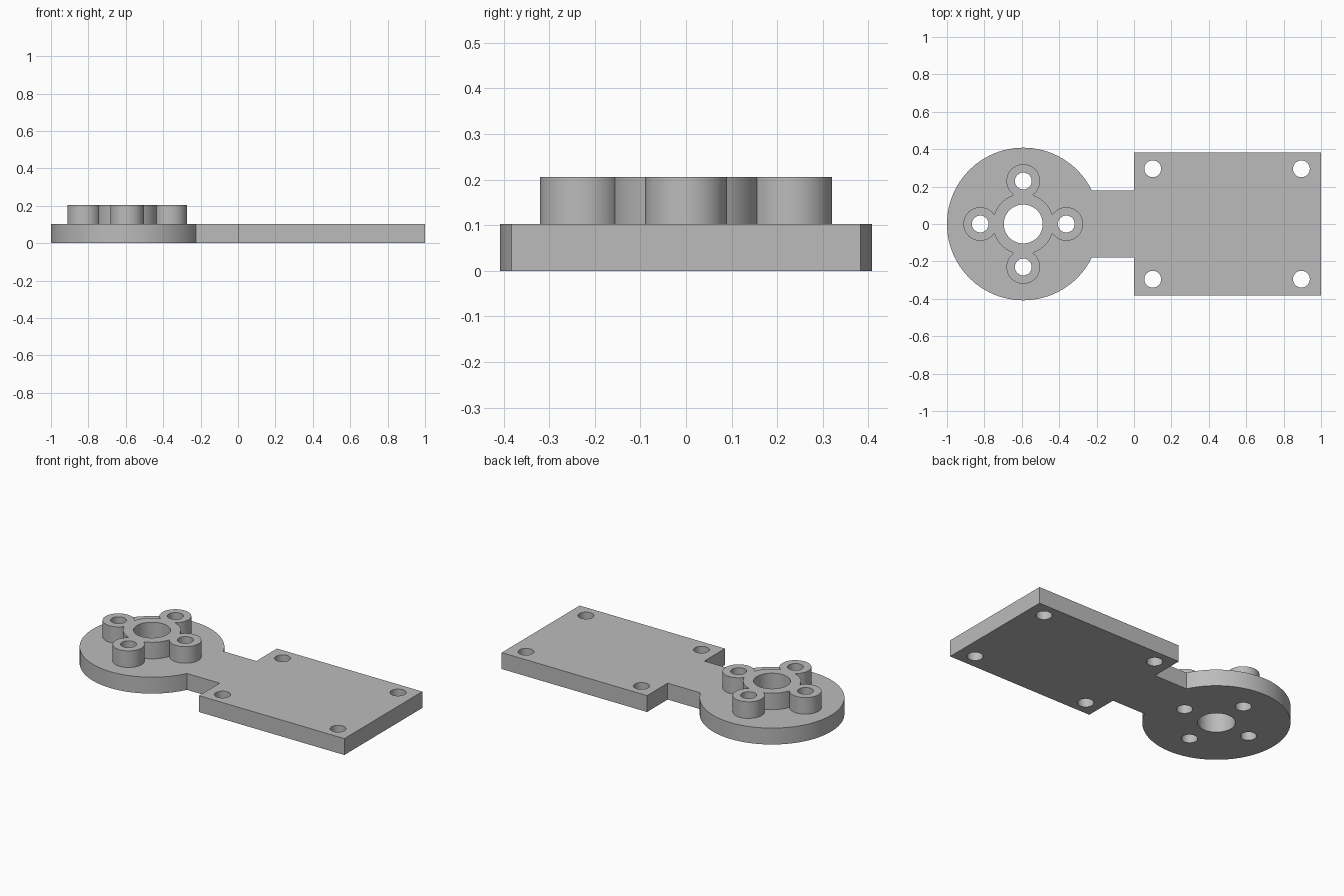
import bpy, math

if "Cube" in bpy.data.objects:
    bpy.data.objects.remove(bpy.data.objects["Cube"])

CX = -0.592            # centre of the round end
BASE_H, HUB_H = 0.102, 0.205

grey = bpy.data.materials.new("plain_grey")
grey.diffuse_color = (0.5, 0.5, 0.5, 1)
grey.use_nodes = True
grey.node_tree.nodes["Principled BSDF"].inputs["Base Color"].default_value = grey.diffuse_color


def box(name, x0, x1, half_y, z0, z1):
    bpy.ops.mesh.primitive_cube_add(size=1, location=((x0 + x1) / 2, 0, (z0 + z1) / 2))
    ob = bpy.context.object
    ob.name = name
    ob.scale = (x1 - x0, 2 * half_y, z1 - z0)
    bpy.ops.object.transform_apply(location=True, rotation=True, scale=True)
    return ob


def cylinder(name, x, y, r, z0, z1, sides=48):
    bpy.ops.mesh.primitive_cylinder_add(vertices=sides, radius=r, depth=z1 - z0,
                                        location=(x, y, (z0 + z1) / 2))
    ob = bpy.context.object
    ob.name = name
    bpy.ops.object.transform_apply(location=True, rotation=True, scale=True)
    return ob


def combine(target, tool, operation):
    mod = target.modifiers.new(operation, 'BOOLEAN')
    mod.operation, mod.object, mod.solver = operation, tool, 'EXACT'
    bpy.context.view_layer.objects.active = target
    bpy.ops.object.modifier_apply(modifier=mod.name)
    bpy.data.objects.remove(tool, do_unlink=True)


# Flat base: round end, neck and rectangular plate
bracket = cylinder("mounting_bracket", CX, 0, 0.408, 0, BASE_H, 96)
combine(bracket, box("neck", CX, 0.05, 0.18, 0, BASE_H), 'UNION')
combine(bracket, box("plate", 0, 1, 0.383, 0, BASE_H), 'UNION')

# Raised hub with four round lobes
lobes = [(CX + 0.23 * math.cos(i * math.pi / 2), 0.23 * math.sin(i * math.pi / 2))
         for i in range(4)]
combine(bracket, cylinder("hub", CX, 0, 0.163, 0.05, HUB_H, 64), 'UNION')
for x, y in lobes:
    combine(bracket, cylinder("lobe", x, y, 0.09, 0.05, HUB_H), 'UNION')

# Through holes: hub bore, lobe screws, plate corner screws
corners = [(x, y) for x in (0.1, 0.895) for y in (-0.295, 0.295)]
combine(bracket, cylinder("bore", CX, 0, 0.104, -0.1, 0.4, 64), 'DIFFERENCE')
for x, y in lobes + corners:
    combine(bracket, cylinder("screw_hole", x, y, 0.045, -0.1, 0.4, 32), 'DIFFERENCE')

bracket.data.materials.clear()
bracket.data.materials.append(grey)
bpy.ops.object.select_all(action='DESELECT')
bracket.select_set(True)
bpy.context.view_layer.objects.active = bracket
bpy.ops.object.shade_smooth_by_angle(angle=math.radians(30))
